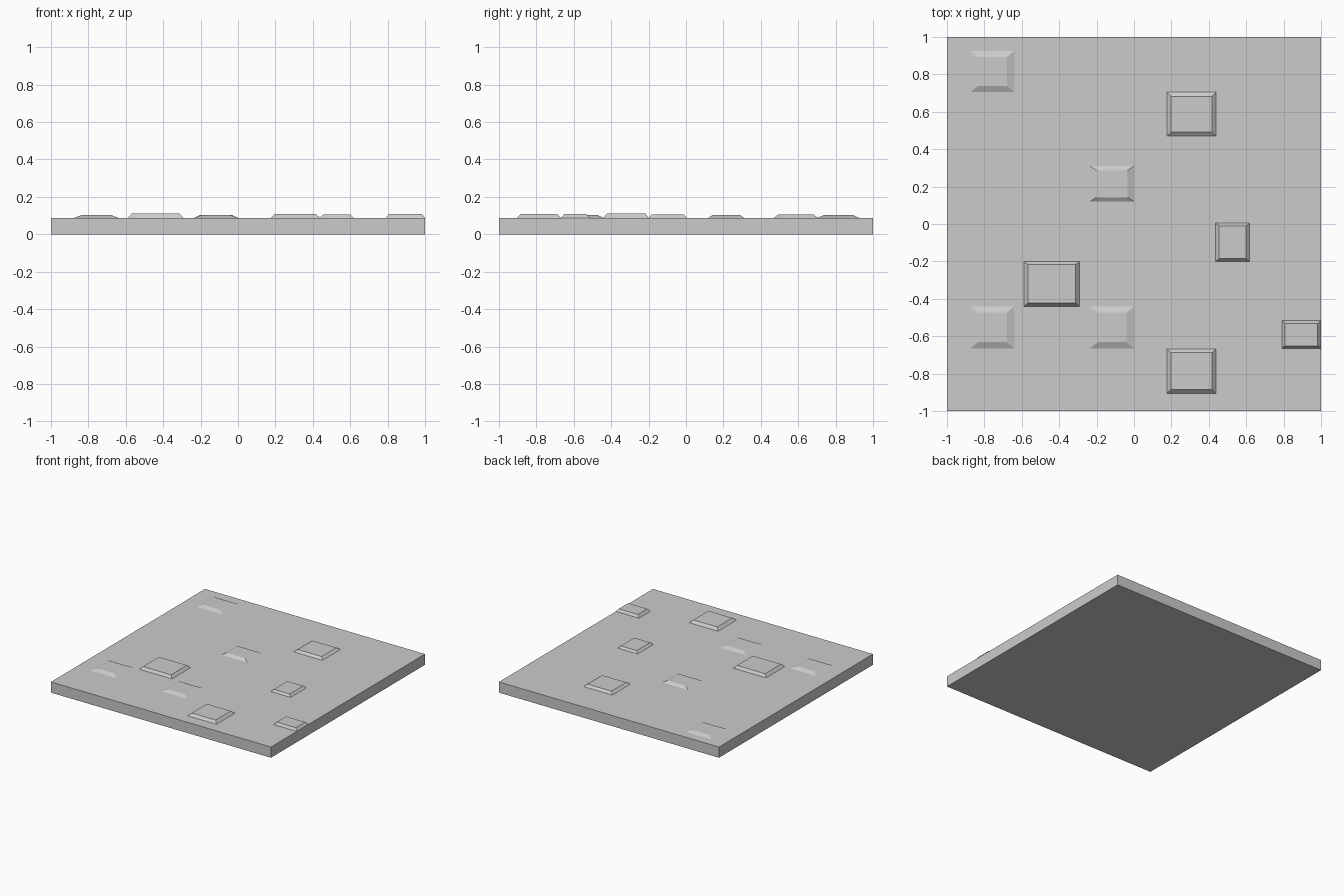
import bpy, bmesh

if "Cube" in bpy.data.objects:
    bpy.data.objects.remove(bpy.data.objects["Cube"])

PLATE_TOP = 0.088


def make_object(name, rings):
    """Closed solid from stacked rectangles (x0, x1, y0, y1, z)."""
    bm = bmesh.new()
    loops = []
    for x0, x1, y0, y1, z in rings:
        loops.append([bm.verts.new(p) for p in
                      ((x0, y0, z), (x1, y0, z), (x1, y1, z), (x0, y1, z))])
    for low, high in zip(loops, loops[1:]):
        for i in range(4):
            j = (i + 1) % 4
            bm.faces.new((low[i], low[j], high[j], high[i]))
    bm.faces.new(loops[0][::-1])
    bm.faces.new(loops[-1])
    bmesh.ops.recalc_face_normals(bm, faces=bm.faces)
    mesh = bpy.data.meshes.new(name)
    bm.to_mesh(mesh)
    bm.free()
    obj = bpy.data.objects.new(name, mesh)
    bpy.context.collection.objects.link(obj)
    return obj


# Square floor slab
make_object("floor_slab", [(-1, 1, -1, 1, 0), (-1, 1, -1, 1, PLATE_TOP)])

# Raised tiles with sloped rims: x0, x1, y0, y1, rim width x, rim width y, top z
tiles = [
    # gently sloped tiles
    (-0.875, -0.64, 0.705, 0.925, 0.04, 0.033, 0.103),
    (-0.875, -0.64, -0.665, -0.44, 0.04, 0.033, 0.103),
    (-0.235, 0.0, -0.665, -0.44, 0.04, 0.033, 0.103),
    (-0.235, 0.0, 0.12, 0.31, 0.034, 0.023, 0.104),
    # steeper tiles
    (0.176, 0.438, 0.47, 0.705, 0.022, 0.022, 0.105),
    (0.176, 0.438, -0.905, -0.667, 0.022, 0.021, 0.109),
    (-0.588, -0.292, -0.44, -0.2, 0.02, 0.017, 0.11),
    (0.437, 0.618, -0.2, 0.005, 0.018, 0.015, 0.105),
    (0.79, 1.0, -0.665, -0.517, 0.018, 0.014, 0.109),
]
for n, (x0, x1, y0, y1, rx, ry, top) in enumerate(tiles, 1):
    make_object(f"raised_tile_{n}", [
        (x0, x1, y0, y1, PLATE_TOP),
        (x0 + rx, x1 - rx, y0 + ry, y1 - ry, top)])
